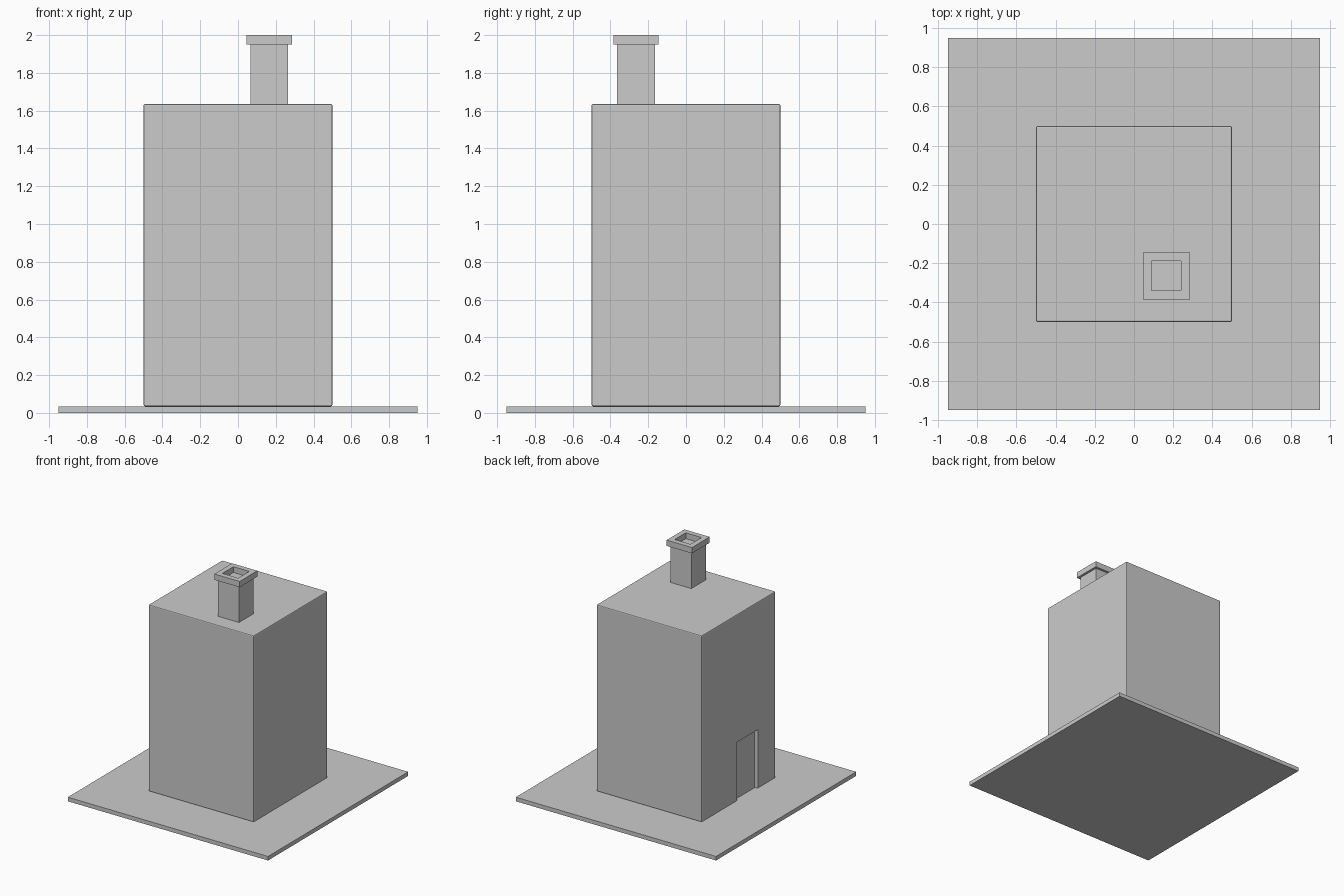
import bpy, bmesh

if "Cube" in bpy.data.objects:
    bpy.data.objects.remove(bpy.data.objects["Cube"])


def box(name, x, y, z):
    """Axis-aligned box from (min, max) ranges."""
    bm = bmesh.new()
    bmesh.ops.create_cube(bm, size=1)
    for v in bm.verts:
        v.co = [r[0] if c < 0 else r[1] for c, r in zip(v.co, (x, y, z))]
    me = bpy.data.meshes.new(name)
    bm.to_mesh(me)
    bm.free()
    ob = bpy.data.objects.new(name, me)
    bpy.context.collection.objects.link(ob)
    return ob


def cut(target, cutter):
    """Boolean-subtract a hidden cutter."""
    cutter.hide_render = True
    cutter.hide_set(True)
    mod = target.modifiers.new("cut", 'BOOLEAN')
    mod.operation = 'DIFFERENCE'
    mod.solver = 'EXACT'
    mod.object = cutter


BASE_TOP, ROOF = 0.035, 1.635
CX, CY = 0.165, -0.265  # chimney centre


def around(half):
    return (CX - half, CX + half), (CY - half, CY + half)


# Ground slab
box("base_slab", (-0.95, 0.95), (-0.95, 0.95), (0, BASE_TOP))

# Tower block with slightly softened edges
body = box("house_body", (-0.5, 0.5), (-0.5, 0.5), (BASE_TOP, ROOF))
bevel = body.modifiers.new("edge_bevel", 'BEVEL')
bevel.width = 0.008
bevel.segments = 2

# Shallow doorway recess on the left wall
cut(body, box("doorway_cutter", (-0.6, -0.47), (-0.26, 0.025), (-0.1, 0.54)))

# Chimney shaft and overhanging cap with a square opening
box("chimney_shaft", *around(0.1), (ROOF, 1.95))
cap = box("chimney_cap", *around(0.12), (1.95, 2.0))
cut(cap, box("flue_cutter", *around(0.075), (1.9, 2.1)))
